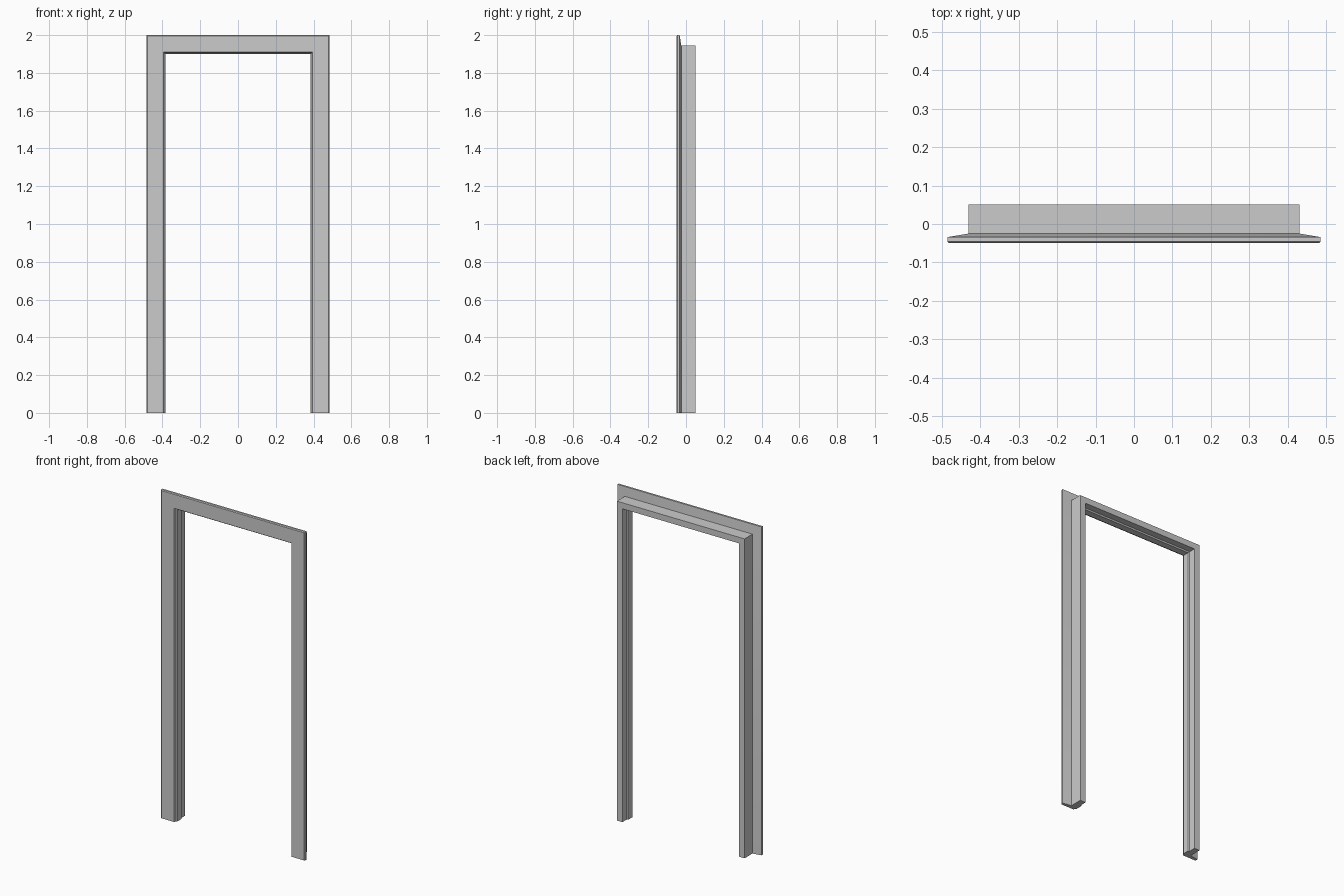
import bpy, bmesh

if "Cube" in bpy.data.objects:
    bpy.data.objects.remove(bpy.data.objects["Cube"])

HEAD = 1.515  # height of the lintel profile above its x offset

# Cross-section of the right leg: (distance from centre, depth)
profile = [
    (0.395, -0.050), (0.480, -0.050), (0.485, -0.046), (0.485, -0.034),
    (0.430, -0.025), (0.430, 0.051), (0.393, 0.051), (0.393, 0.010),
    (0.385, 0.006), (0.385, -0.034), (0.391, -0.038),
]


def station(bm, side, top):
    """One copy of the profile at the foot or at the mitred corner."""
    return [bm.verts.new((side * x, y, x + HEAD if top else 0.0)) for x, y in profile]


# Sweep the profile up one leg, across the lintel and down the other leg
bm = bmesh.new()
rings = [station(bm, s, t) for s, t in ((1, False), (1, True), (-1, True), (-1, False))]
n = len(profile)
for a, b in zip(rings, rings[1:]):
    for i in range(n):
        j = (i + 1) % n
        bm.faces.new((a[i], a[j], b[j], b[i]))

# Close the feet
bm.faces.new(rings[0])
bm.faces.new(rings[-1])
bmesh.ops.recalc_face_normals(bm, faces=bm.faces)

mesh = bpy.data.meshes.new("door_frame")
bm.to_mesh(mesh)
bm.free()
frame = bpy.data.objects.new("door_frame", mesh)
bpy.context.collection.objects.link(frame)

bpy.context.view_layer.objects.active = frame
frame.select_set(True)
bpy.ops.object.shade_smooth_by_angle()
